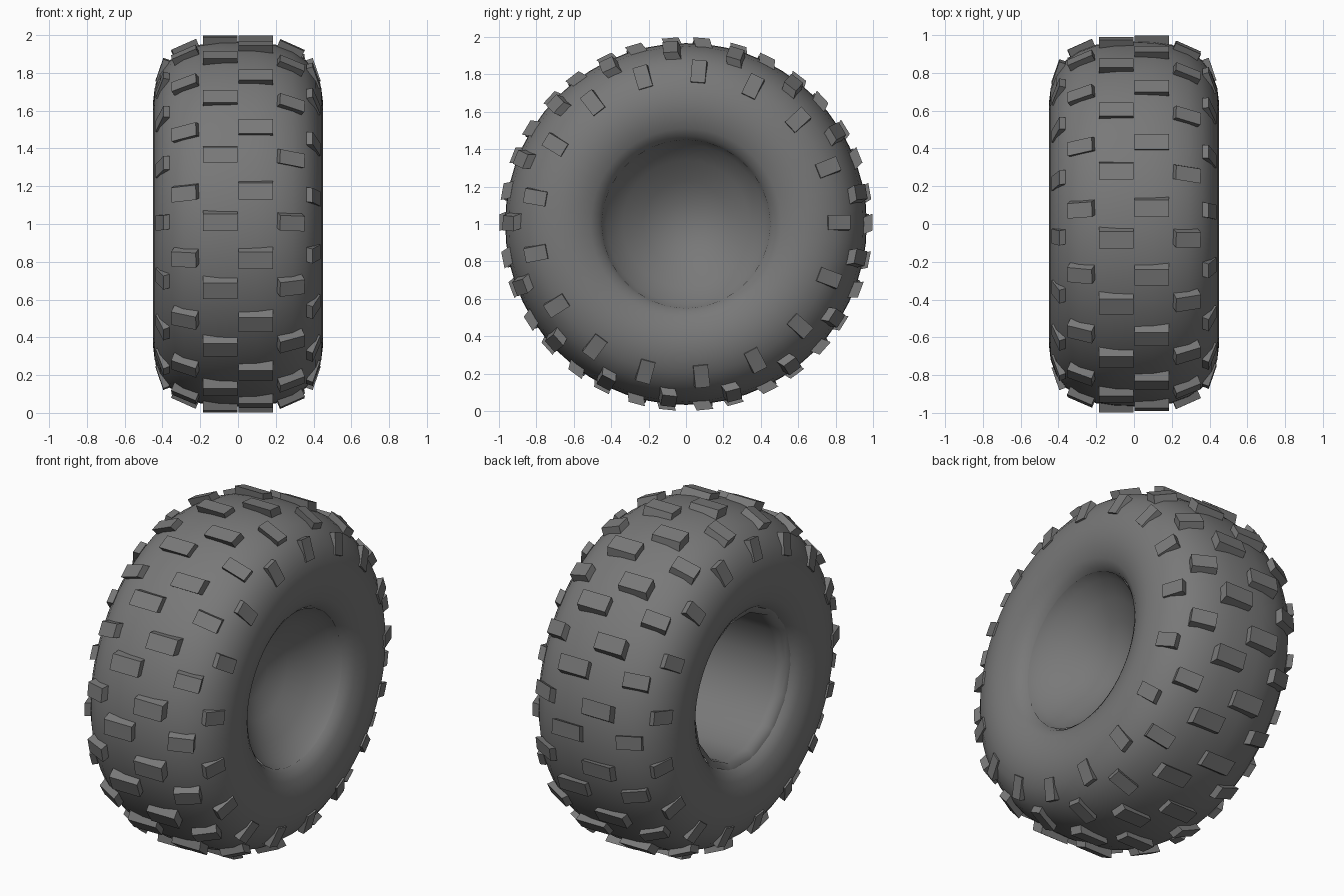
import bpy, bmesh
from math import radians, sin, cos, pi
from mathutils import Matrix

cube = bpy.data.objects.get("Cube")
if cube:
    bpy.data.objects.remove(cube)

rubber = bpy.data.materials.new("dark_grey_rubber")
rubber.use_nodes = True
colour = (0.19, 0.19, 0.19, 1)
rubber.diffuse_color = colour
bsdf = rubber.node_tree.nodes["Principled BSDF"]
bsdf.inputs["Base Color"].default_value = colour
bsdf.inputs["Roughness"].default_value = 0.8

CENTRE = Matrix.Translation((0, 0, 1))


def finish(name, bm, smooth=False):
    """Turn a bmesh into a named object with the rubber material."""
    bm.transform(CENTRE)
    mesh = bpy.data.meshes.new(name)
    bm.to_mesh(mesh)
    bm.free()
    mesh.materials.append(rubber)
    for p in mesh.polygons:
        p.use_smooth = smooth
    obj = bpy.data.objects.new(name, mesh)
    bpy.context.collection.objects.link(obj)


def lathe(name, profile, sides):
    """Revolve (x, radius) points around the x axis."""
    bm = bmesh.new()
    rings = []
    for x, r in profile:
        if r == 0:
            rings.append([bm.verts.new((x, 0, 0))] * sides)
        else:
            rings.append([bm.verts.new((x, r * cos(2 * pi * i / sides),
                                        r * sin(2 * pi * i / sides)))
                          for i in range(sides)])
    for a, b in zip(rings, rings[1:]):
        for i in range(sides):
            j = (i + 1) % sides
            corners = [a[i], a[j], b[j], b[i]]
            bm.faces.new(list(dict.fromkeys(corners)))
    finish(name, bm, True)


# Tyre carcass: half profile from crown to bead, mirrored to the other side
half = [(0, 0.967), (0.1, 0.964), (0.2, 0.949), (0.29, 0.916), (0.36, 0.867),
        (0.412, 0.8), (0.441, 0.72), (0.45, 0.645), (0.44, 0.575),
        (0.417, 0.51), (0.39, 0.468), (0.355, 0.448)]
lathe("tyre_body", [(-x, r) for x, r in reversed(half[1:])] + half, 56)

# Funnel-shaped dish closing the hub on the left side
lathe("hub_dish", [(0.37, 0.452), (0.32, 0.425), (0.245, 0.34), (0.165, 0.23),
                   (0.11, 0.12), (0.095, 0)], 28)

# Coarse barrel lining the open side of the hub
lathe("hub_barrel", [(-0.37, 0.462), (-0.355, 0.425), (-0.3, 0.422),
                     (0.25, 0.422)], 14)

# Tread lugs: every row repeats one leaning block around the tyre
COUNT = 17
STEP = 360 / COUNT


def lug_row(name, x, radius, tilt, yaw, start, width, length, depth, lean):
    bm = bmesh.new()
    for k in range(COUNT):
        place = (Matrix.Rotation(radians(90 - start - k * STEP), 4, 'X')
                 @ Matrix.Translation((x, 0, radius))
                 @ Matrix.Rotation(radians(tilt), 4, 'Y')
                 @ Matrix.Rotation(radians(yaw), 4, 'Z'))
        block = bmesh.ops.create_cube(bm, size=1)["verts"]
        for v in block:
            shift = lean if v.co.z < 0 else 0
            v.co.x *= width
            v.co.y = v.co.y * length + shift
            v.co.z = (v.co.z - 0.5) * depth
            v.co = place @ v.co
    finish(name, bm)


for side, sign in (("left", 1), ("right", -1)):
    inner = STEP / 2 - 0.6 if sign > 0 else 0.4
    outer = 0.2 if sign > 0 else STEP / 2 - 0.9
    lug_row(f"{side}_centre_lugs", sign * 0.094, 0.998, 0, 0, inner,
            0.184, 0.09, 0.05, 0.02)
    lug_row(f"{side}_shoulder_lugs", sign * 0.288, 0.951, sign * 24, -sign * 2,
            outer, 0.142, 0.08, 0.05, 0.018)
    lug_row(f"{side}_sidewall_lugs", sign * 0.416, 0.82, sign * 71, 0, inner,
            0.125, 0.078, 0.035, 0.006)
